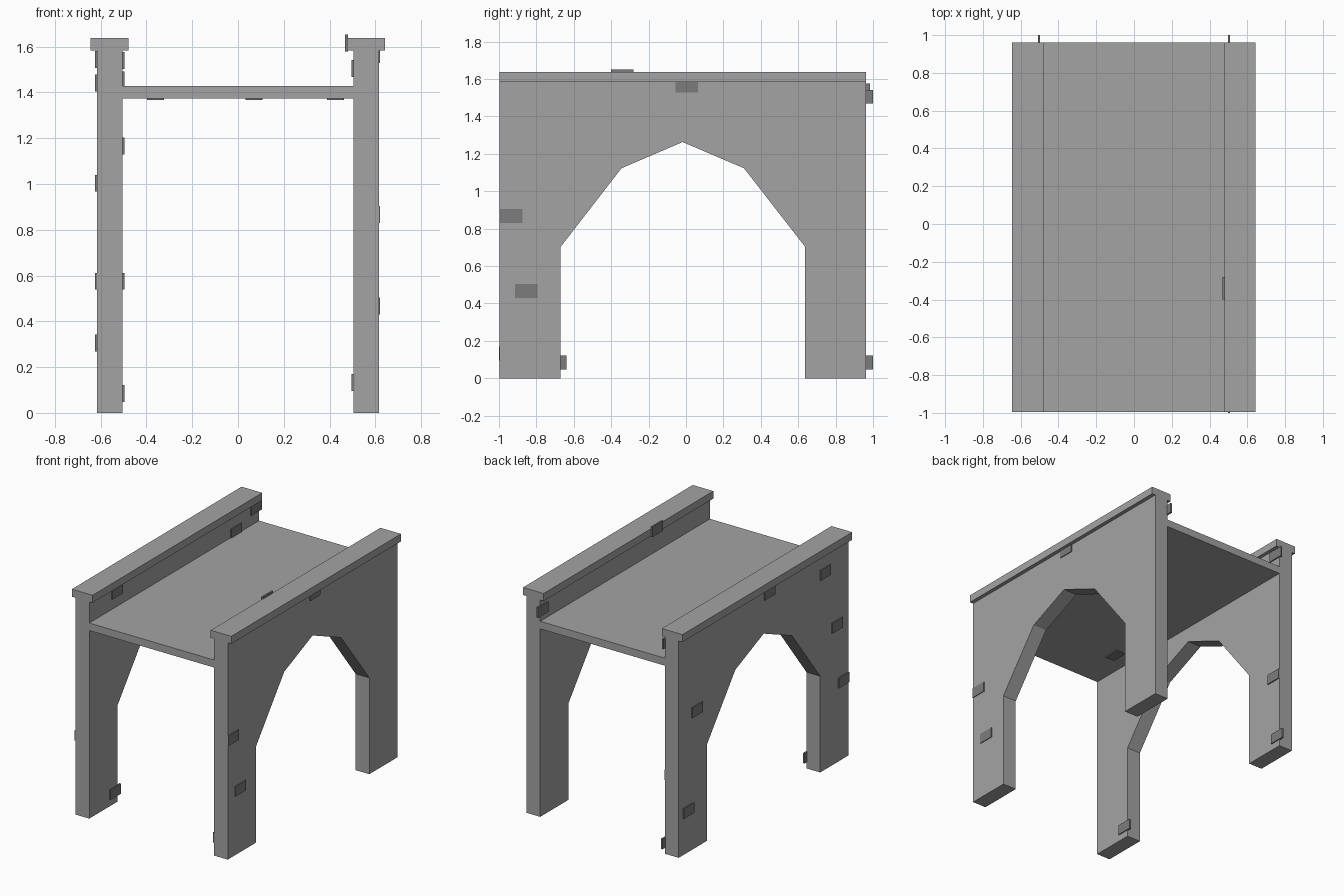
import bpy, bmesh

if "Cube" in bpy.data.objects:
    bpy.data.objects.remove(bpy.data.objects["Cube"])

Y0, Y1 = -0.996, 0.962


def material(name, v):
    m = bpy.data.materials.new(name)
    m.diffuse_color = (v, v, v, 1)
    m.use_nodes = True
    m.node_tree.nodes["Principled BSDF"].inputs["Base Color"].default_value = m.diffuse_color
    return m


STONE = material("stone_grey", 0.37)
BRICK = material("dark_brick", 0.2)


def finish(name, bm, mat):
    bmesh.ops.recalc_face_normals(bm, faces=bm.faces)
    me = bpy.data.meshes.new(name)
    bm.to_mesh(me)
    bm.free()
    me.materials.append(mat)
    ob = bpy.data.objects.new(name, me)
    bpy.context.collection.objects.link(ob)
    return ob


def box(name, x0, x1, y0, y1, z0, z1, mat=STONE):
    bm = bmesh.new()
    bmesh.ops.create_cube(bm, size=1)
    for v in bm.verts:
        v.co.x = x0 if v.co.x < 0 else x1
        v.co.y = y0 if v.co.y < 0 else y1
        v.co.z = z0 if v.co.z < 0 else z1
    return finish(name, bm, mat)


def wall(name, x0, x1):
    # Side outline with the faceted arch opening, extruded through the thickness
    outline = [(Y0, 0), (-0.67, 0), (-0.67, 0.703), (-0.345, 1.123), (-0.018, 1.263),
               (0.31, 1.123), (0.637, 0.703), (0.637, 0), (Y1, 0), (Y1, 1.583), (Y0, 1.583)]
    bm = bmesh.new()
    face = bm.faces.new([bm.verts.new((x0, y, z)) for y, z in outline])
    ext = bmesh.ops.extrude_face_region(bm, geom=[face])["geom"]
    bmesh.ops.translate(bm, vec=(x1 - x0, 0, 0),
                        verts=[g for g in ext if isinstance(g, bmesh.types.BMVert)])
    return finish(name, bm, STONE)


# Arched side walls with overhanging parapet caps
wall("left_arch_wall", -0.615, -0.504)
wall("right_arch_wall", 0.504, 0.615)
box("left_parapet_cap", -0.645, -0.478, Y0, Y1, 1.583, 1.638)
box("right_parapet_cap", 0.477, 0.643, Y0, Y1, 1.583, 1.638)

# Bridge deck
box("deck", -0.504, 0.504, Y0, Y1, 1.373, 1.428)

# Thin raised bricks on the walls: face x -> (y, z) centres
bricks = {
    "left_outer_brick": (-0.617, [(0.755, 1.003), (0.855, 0.305), (-0.08, 1.543),
                                  (-0.725, 1.44), (-0.86, 1.003), (-0.935, 0.575)]),
    "left_inner_brick": (-0.503, [(0.925, 1.54), (0.695, 1.455), (-0.68, 1.54),
                                  (-0.42, 1.165), (0.90, 0.575), (0.94, 0.085), (-0.70, 0.085)]),
    "right_inner_brick": (0.503, [(0.94, 1.505), (-0.94, 0.132)]),
    "right_outer_brick": (0.614, [(-0.935, 0.867), (-0.855, 0.467), (0.005, 1.565)]),
    "cap_brick": (0.474, [(-0.34, 1.615)]),
}
for name, (x, spots) in bricks.items():
    for i, (y, z) in enumerate(spots):
        box(f"{name}_{i + 1}", x - 0.0065, x + 0.0065, y - 0.06, y + 0.06,
            z - 0.037, z + 0.037, BRICK)

# Bricks on the underside of the deck
for i, (x, y) in enumerate([(-0.36, -0.63), (0.07, 0.25), (0.425, 0.1)]):
    box(f"deck_brick_{i + 1}", x - 0.037, x + 0.037, y - 0.06, y + 0.06, 1.366, 1.378, BRICK)
